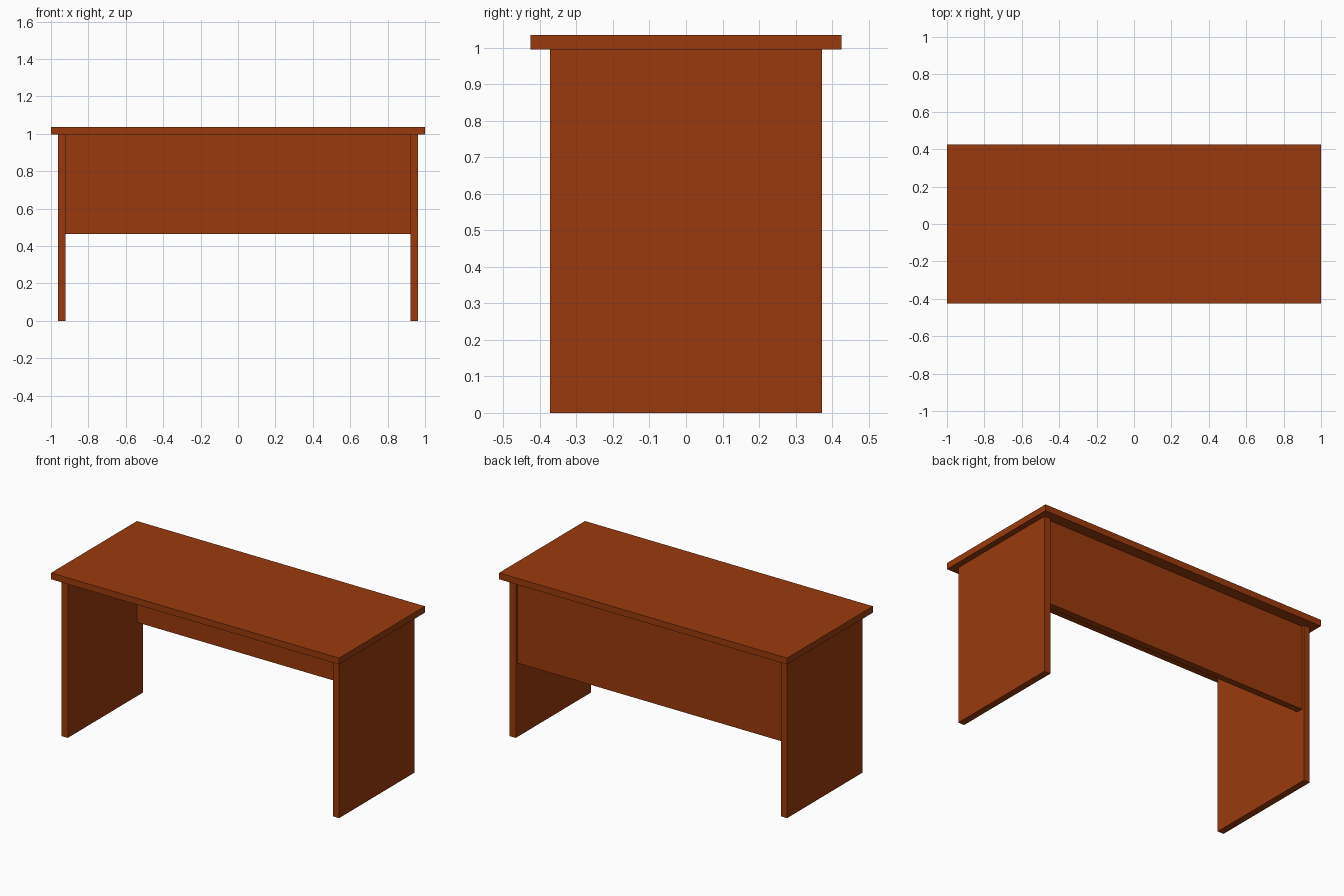
import bpy
import bmesh
from mathutils import Vector

cube = bpy.data.objects.get("Cube")
if cube:
    bpy.data.objects.remove(cube, do_unlink=True)

# Reddish brown wood
COLOUR = (0.323, 0.042, 0.004, 1.0)
wood = bpy.data.materials.new("brown_wood")
wood.use_nodes = True
wood.diffuse_color = COLOUR
wood.node_tree.nodes["Principled BSDF"].inputs["Base Color"].default_value = COLOUR


def board(name, low, high):
    """Flat-sided board between two opposite corners."""
    low, high = Vector(low), Vector(high)
    bm = bmesh.new()
    bmesh.ops.create_cube(bm, size=1.0)
    bmesh.ops.scale(bm, vec=high - low, verts=bm.verts)
    mesh = bpy.data.meshes.new(name)
    bm.to_mesh(mesh)
    bm.free()
    mesh.materials.append(wood)
    obj = bpy.data.objects.new(name, mesh)
    obj.location = (low + high) / 2
    bpy.context.collection.objects.link(obj)
    return obj


UNDERSIDE = 0.995          # height of the underside of the top
LEG_IN, LEG_OUT = 0.921, 0.963

# Desk top
board("desk_top", (-1, -0.426, UNDERSIDE), (1, 0.426, 1.035))

# Slab legs at both ends
for name, side in (("left_leg", 1), ("right_leg", -1)):
    xs = sorted((side * LEG_IN, side * LEG_OUT))
    board(name, (xs[0], -0.373, 0), (xs[1], 0.373, UNDERSIDE))

# Modesty panel between the legs, set slightly in from their back edges
board("modesty_panel", (-LEG_IN, 0.314, 0.463), (LEG_IN, 0.356, UNDERSIDE))
